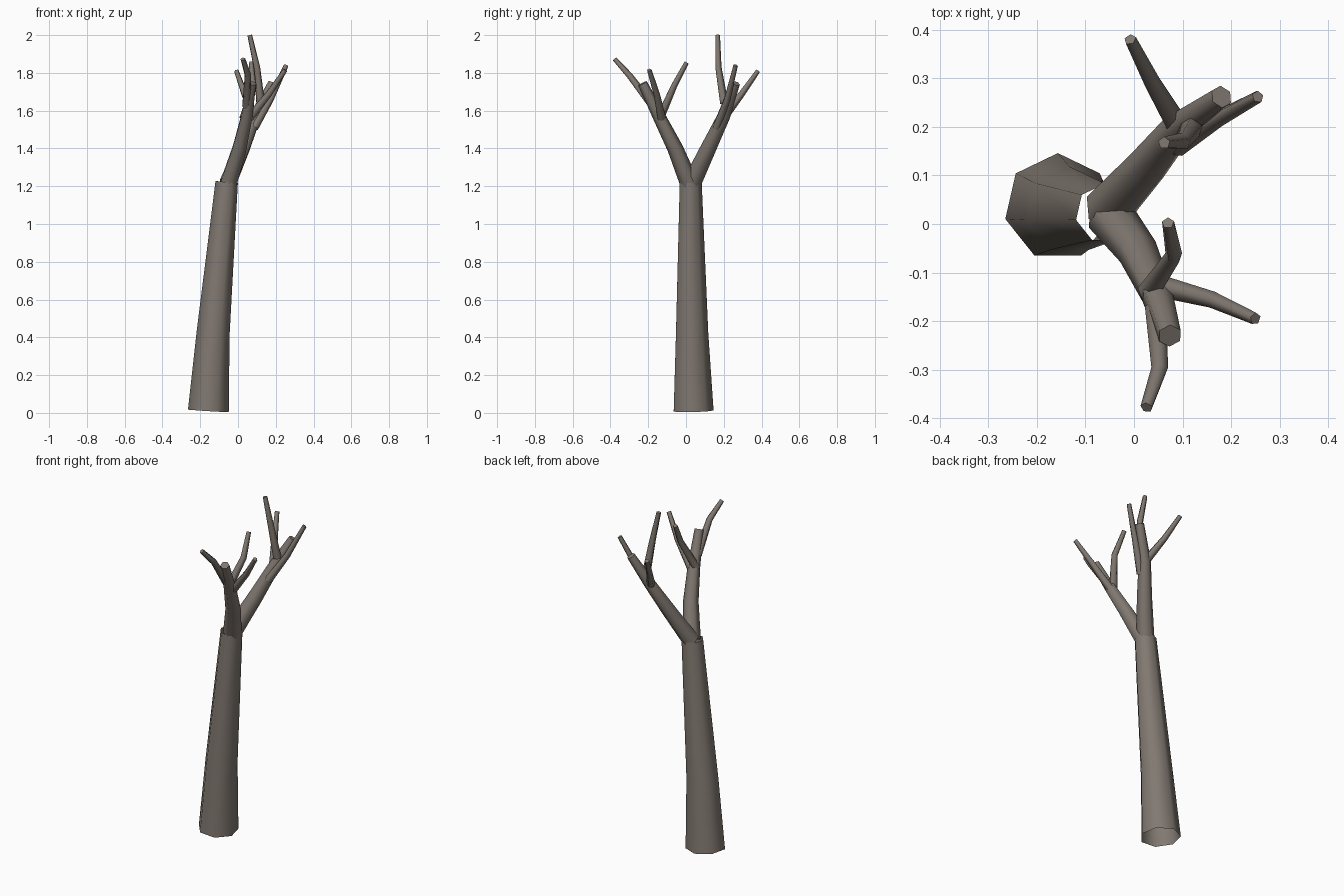
import bpy, bmesh, math
from mathutils import Vector

if "Cube" in bpy.data.objects:
    bpy.data.objects.remove(bpy.data.objects["Cube"])

bark = bpy.data.materials.new("bark")
bark.diffuse_color = (0.22, 0.19, 0.165, 1)
bark.use_nodes = True
bark.node_tree.nodes["Principled BSDF"].inputs["Base Color"].default_value = bark.diffuse_color


def limb(name, path, radii, sides, cap=True, phase=90):
    """Tapered tube along a path, rings square to the path, open at the base."""
    pts = [Vector(p) for p in path]
    bm = bmesh.new()
    rings = []
    for i, (p, r) in enumerate(zip(pts, radii)):
        d = Vector()
        if i > 0:
            d += (p - pts[i - 1]).normalized()
        if i < len(pts) - 1:
            d += (pts[i + 1] - p).normalized()
        turn = Vector((0, 0, 1)).rotation_difference(d.normalized())
        ring = []
        for k in range(sides):
            a = math.radians(phase) + math.tau * k / sides
            ring.append(bm.verts.new(p + turn @ Vector((r * math.cos(a), r * math.sin(a), 0))))
        rings.append(ring)
    for lo, hi in zip(rings, rings[1:]):
        for k in range(sides):
            n = (k + 1) % sides
            bm.faces.new((lo[k], lo[n], hi[n], hi[k]))
    if cap:
        bm.faces.new(rings[-1])
    me = bpy.data.meshes.new(name)
    bm.to_mesh(me)
    bm.free()
    me.materials.append(bark)
    ob = bpy.data.objects.new(name, me)
    bpy.context.collection.objects.link(ob)
    bpy.ops.object.select_all(action='DESELECT')
    ob.select_set(True)
    bpy.context.view_layer.objects.active = ob
    bpy.ops.object.shade_smooth_by_angle(angle=math.radians(75))
    return ob


# Trunk: seven-sided open tube leaning to +x
limb("trunk", [(-0.157, 0.035, 0.011), (-0.132, 0.028, 0.42), (-0.06, 0.022, 1.222)],
     [0.111, 0.09, 0.061], 7, cap=False)

# Two main boughs forking from the trunk top
limb("back_bough", [(-0.055, 0.03, 1.215), (0.025, 0.118, 1.40), (0.092, 0.2, 1.57), (0.18, 0.262, 1.745)],
     [0.05, 0.042, 0.034, 0.024], 6)
limb("front_bough", [(-0.05, 0.018, 1.215), (0.008, -0.057, 1.40), (0.047, -0.143, 1.57), (0.074, -0.23, 1.745)],
     [0.05, 0.042, 0.034, 0.025], 6)

# Three bent twigs on each bough
twigs = {
    "back_twig_outer": [(0.085, 0.21, 1.58), (0.035, 0.295, 1.69), (-0.008, 0.38, 1.81)],
    "back_twig_side": [(0.085, 0.16, 1.51), (0.172, 0.217, 1.66), (0.255, 0.262, 1.84)],
    "back_twig_top": [(0.12, 0.2, 1.64), (0.1, 0.17, 1.83), (0.062, 0.167, 2.0)],
    "front_twig_outer": [(0.045, -0.175, 1.62), (0.053, -0.3, 1.785), (0.026, -0.378, 1.873)],
    "front_twig_side": [(0.06, -0.13, 1.56), (0.165, -0.157, 1.69), (0.25, -0.195, 1.815)],
    "front_twig_inner": [(0.03, -0.14, 1.56), (0.082, -0.065, 1.73), (0.07, 0.002, 1.855)],
}
for name, path in twigs.items():
    limb(name, path, [0.024, 0.018, 0.013], 5)
